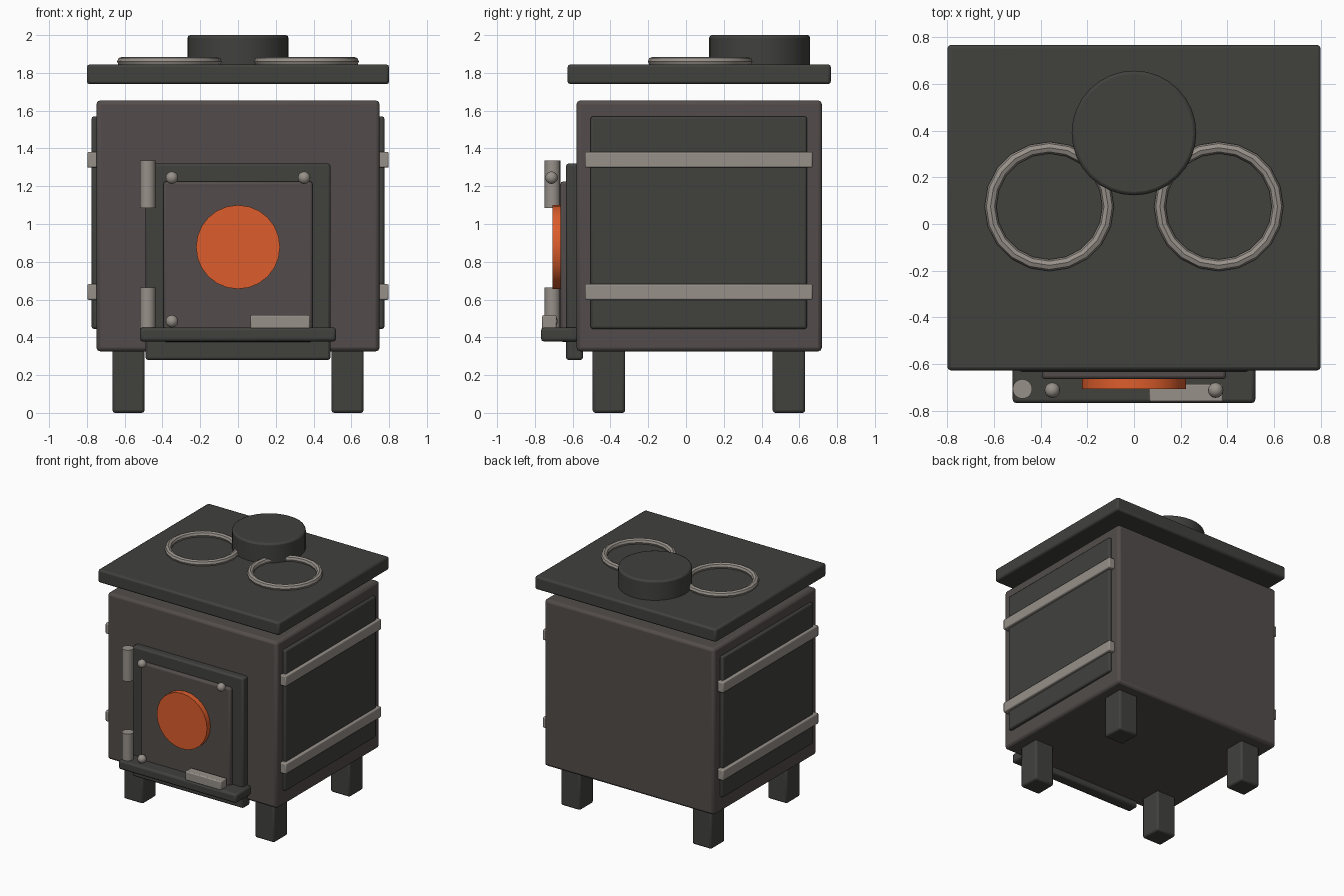
import bpy
from math import radians

if "Cube" in bpy.data.objects:
    bpy.data.objects.remove(bpy.data.objects["Cube"])


def material(name, rgb):
    m = bpy.data.materials.new(name)
    m.diffuse_color = (*rgb, 1)
    m.use_nodes = True
    m.node_tree.nodes["Principled BSDF"].inputs["Base Color"].default_value = m.diffuse_color
    return m


BODY = material("warm_iron", (0.085, 0.073, 0.069))
DARK = material("dark_iron", (0.052, 0.052, 0.048))
METAL = material("worn_steel", (0.31, 0.28, 0.25))
GLOW = material("ember_glow", (0.72, 0.11, 0.025))


def finish(name, mat, bevel=0.0, segments=2):
    ob = bpy.context.object
    ob.name = name
    ob.data.materials.append(mat)
    bpy.ops.object.transform_apply(location=False, rotation=True, scale=True)
    if bevel:
        mod = ob.modifiers.new("Bevel", 'BEVEL')
        mod.width = bevel
        mod.segments = segments
        mod.limit_method = 'ANGLE'
        mod.angle_limit = radians(40)
    bpy.ops.object.shade_smooth_by_angle(angle=radians(40))
    return ob


def box(name, x, y, z, mat, bevel=0.015):
    """Bevelled box from (min, max) ranges."""
    bpy.ops.mesh.primitive_cube_add(size=1, location=[sum(r) / 2 for r in (x, y, z)])
    bpy.context.object.scale = [r[1] - r[0] for r in (x, y, z)]
    return finish(name, mat, bevel)


def cylinder(name, loc, r, depth, mat, rot=(0, 0, 0), sides=24, bevel=0.0):
    bpy.ops.mesh.primitive_cylinder_add(vertices=sides, radius=r, depth=depth,
                                        location=loc, rotation=rot)
    return finish(name, mat, bevel)


# Firebox and floating top plate
box("firebox", (-0.75, 0.75), (-0.58, 0.72), (0.325, 1.655), BODY, 0.022)
box("top_plate", (-0.80, 0.80), (-0.627, 0.767), (1.74, 1.845), DARK, 0.015)

# Flue collar
cylinder("flue_collar", (0, 0.39, 1.91), 0.267, 0.18, DARK, sides=32, bevel=0.014)

for side, s in (("left", -1), ("right", 1)):
    # Hotplate rings
    bpy.ops.mesh.primitive_torus_add(location=(s * 0.363, 0.075, 1.86), major_radius=0.252,
                                     minor_radius=0.025, major_segments=20, minor_segments=8)
    finish(side + "_hotplate_ring", METAL)

    # Legs
    for end, y in (("front", -0.408), ("back", 0.545)):
        box(f"{end}_{side}_leg", (s * 0.58 - 0.085, s * 0.58 + 0.085),
            (y - 0.086, y + 0.086), (0, 0.35), DARK, 0.014)

    # Side panels and their straps
    xs = sorted((s * 0.735, s * 0.775))
    box(side + "_panel", xs, (-0.505, 0.64), (0.445, 1.57), DARK, 0.012)
    xs = sorted((s * 0.74, s * 0.798))
    for level, z in (("lower", 0.64), ("upper", 1.34)):
        box(f"{side}_{level}_strap", xs, (-0.535, 0.67), (z - 0.042, z + 0.042), METAL, 0.008)

    # Door rivets
    for level, z in (("lower", 0.485), ("upper", 1.245)):
        bpy.ops.mesh.primitive_uv_sphere_add(segments=16, ring_count=8, radius=0.033,
                                             location=(s * 0.35, -0.712, z))
        finish(f"{side}_{level}_rivet", METAL)

# Door frame, door and glowing window
box("door_frame", (-0.49, 0.49), (-0.635, -0.545), (0.28, 1.32), DARK, 0.014)
box("door", (-0.395, 0.395), (-0.665, -0.60), (0.375, 1.225), BODY, 0.014)
cylinder("glow_window", (0, -0.68, 0.878), 0.222, 0.056, GLOW, (radians(90), 0, 0))

# Hinges
for level, z in (("lower", 0.54), ("upper", 1.21)):
    cylinder(level + "_hinge", (-0.478, -0.707, z), 0.042, 0.25, METAL, sides=16)

# Ash shelf and door handle
box("ash_shelf", (-0.52, 0.52), (-0.768, -0.57), (0.378, 0.452), DARK, 0.016)
box("door_handle", (0.065, 0.382), (-0.762, -0.685), (0.445, 0.517), METAL, 0.008)
